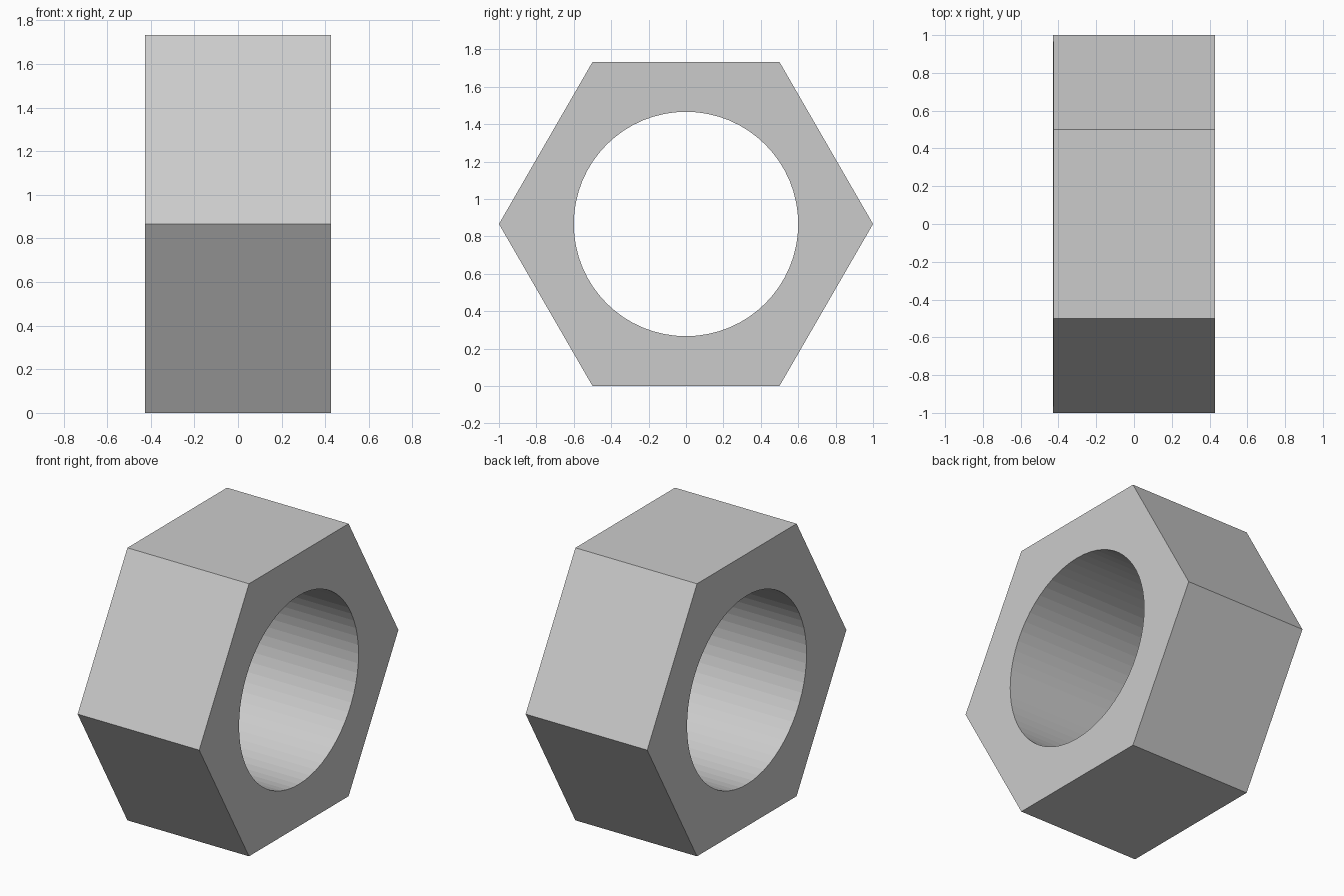
import bpy
import math

if "Cube" in bpy.data.objects:
    bpy.data.objects.remove(bpy.data.objects["Cube"])

HEX_R = 1.0
HOLE_R = 0.6
WIDTH = 0.855
CENTRE_Z = HEX_R * math.cos(math.pi / 6)


def prism(name, sides, radius, depth):
    """Prism lying along x, with a corner pointing to +y."""
    bpy.ops.mesh.primitive_cylinder_add(
        vertices=sides, radius=radius, depth=depth,
        location=(0, 0, CENTRE_Z), rotation=(0, math.pi / 2, 0))
    obj = bpy.context.object
    obj.name = name
    return obj


# Bore cutter
cutter = prism("bore_cutter", 64, HOLE_R, WIDTH * 2)
cutter.hide_render = True
cutter.display_type = 'WIRE'

# Hexagonal nut body, flat shaded, with the bore cut through it
nut = prism("hex_nut", 6, HEX_R, WIDTH)
bore = nut.modifiers.new("bore", 'BOOLEAN')
bore.operation = 'DIFFERENCE'
bore.solver = 'EXACT'
bore.object = cutter
